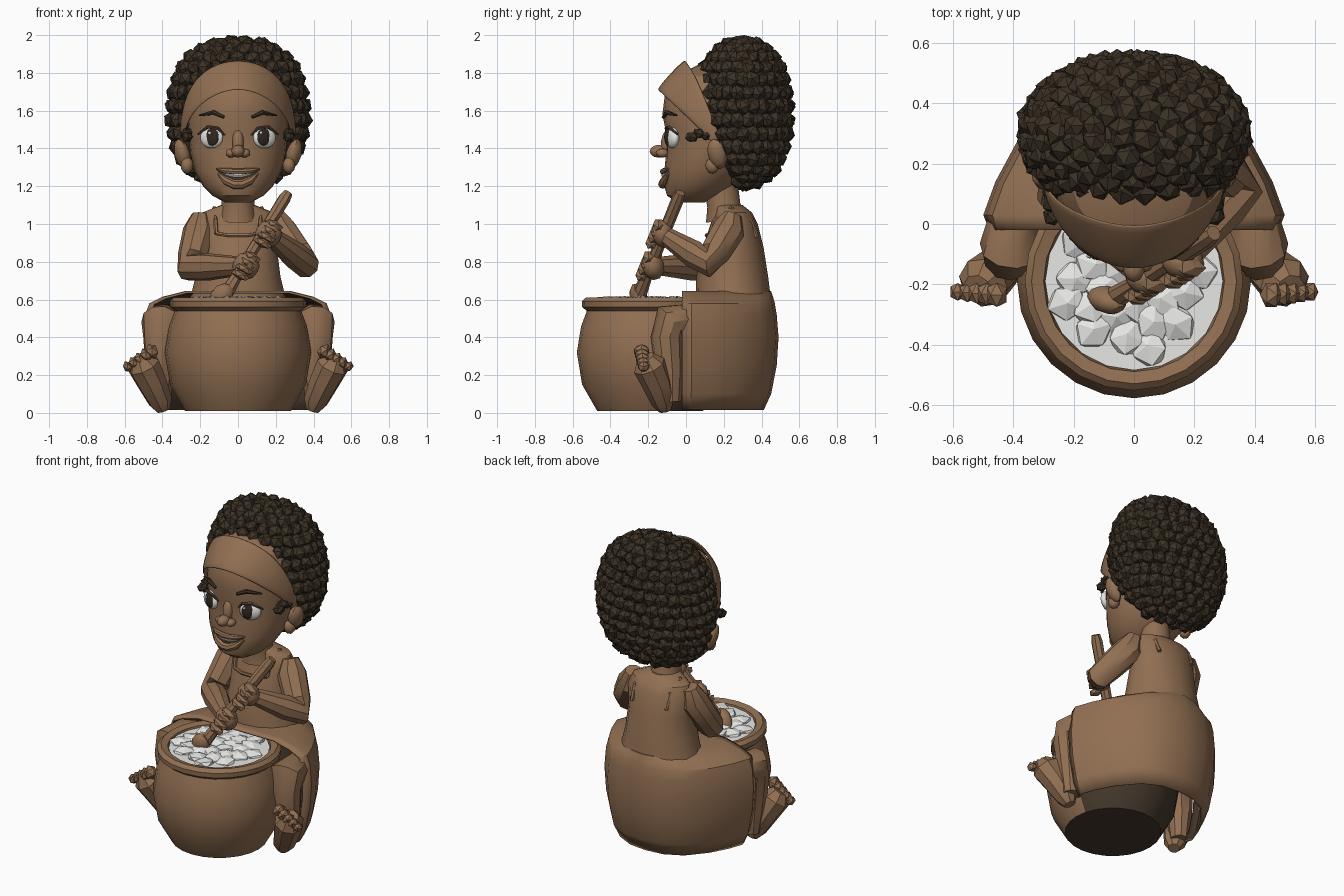
import bpy, bmesh, math, random
from mathutils import Vector, Matrix, Euler

random.seed(4)
cube = bpy.data.objects.get("Cube")
if cube:
    bpy.data.objects.remove(cube)


def material(name, rgb):
    m = bpy.data.materials.new(name)
    m.use_nodes = True
    m.diffuse_color = (*rgb, 1)
    m.node_tree.nodes["Principled BSDF"].inputs["Base Color"].default_value = (*rgb, 1)
    return m


BROWN = material("warm brown", (0.285, 0.16, 0.085))
DEEP = material("deep brown", (0.10, 0.055, 0.033))
UNDER = material("underside brown", (0.06, 0.04, 0.025))
HAIR = material("dark hair", (0.046, 0.032, 0.019))
PUPIL = material("dark iris", (0.03, 0.02, 0.015))
WHITE = material("white", (0.8, 0.8, 0.78))


def finish(name, bm, mat, angle=0):
    bmesh.ops.recalc_face_normals(bm, faces=bm.faces)
    me = bpy.data.meshes.new(name)
    bm.to_mesh(me)
    bm.free()
    me.materials.append(mat)
    if angle:
        for p in me.polygons:
            p.use_smooth = True
        me.set_sharp_from_angle(angle=math.radians(angle))
    ob = bpy.data.objects.new(name, me)
    bpy.context.collection.objects.link(ob)
    return ob


def blob(bm, loc, scale, rot=(0, 0, 0), sub=2):
    mat = Matrix.LocRotScale(Vector(loc), Euler(rot), Vector(scale))
    bmesh.ops.create_icosphere(bm, subdivisions=sub, radius=1, matrix=mat)


def ball(name, mat, loc, scale, rot=(0, 0, 0), sub=3, angle=40):
    bm = bmesh.new()
    blob(bm, loc, scale, rot, sub)
    return finish(name, bm, mat, angle)


def loft(bm, rings, closed=True, caps=True):
    """Bridge equal-length point rings with quads."""
    vs = [[bm.verts.new(p) for p in r] for r in rings]
    n = len(vs[0])
    for a, b in zip(vs, vs[1:]):
        for i in range(n if closed else n - 1):
            j = (i + 1) % n
            bm.faces.new((a[i], a[j], b[j], b[i]))
    if caps:
        bm.faces.new(vs[0])
        bm.faces.new(vs[-1])
    return vs


def ellipse(z, cy, rx, ry, n=20):
    return [(rx * math.cos(math.tau * i / n), cy + ry * math.sin(math.tau * i / n), z) for i in range(n)]


def tube(bm, pts, radii, n=8):
    pts = [Vector(p) for p in pts]
    rings, q, last = [], None, None
    for i, p in enumerate(pts):
        d = (pts[min(i + 1, len(pts) - 1)] - pts[max(i - 1, 0)]).normalized()
        q = d.to_track_quat('Z', 'Y') if q is None else last.rotation_difference(d) @ q
        last = d
        rings.append([p + q @ Vector((radii[i] * math.cos(math.tau * k / n),
                                      radii[i] * math.sin(math.tau * k / n), 0)) for k in range(n)])
    loft(bm, rings)


def limb(name, mat, pts, radii, n=8, angle=35):
    bm = bmesh.new()
    tube(bm, pts, radii, n)
    return finish(name, bm, mat, angle)


# Pot: turned profile (radius, height), dark underneath and behind
POT_Y = -0.19
profile = [(0.28, 0.01), (0.36, 0.15), (0.388, 0.32), (0.365, 0.46), (0.335, 0.54), (0.36, 0.56),
           (0.362, 0.59), (0.34, 0.61), (0.30, 0.6), (0.29, 0.55), (0.2, 0.53)]
bm = bmesh.new()
loft(bm, [ellipse(z, POT_Y, r, r, 24) for r, z in profile])
pot = finish("pot", bm, BROWN, 25)
pot.data.materials.append(UNDER)
for p in pot.data.polygons:
    if p.center.z < 0.02 or (p.center.y > -0.12 and p.center.z < 0.5):
        p.material_index = 1

# Lumpy white filling
bm = bmesh.new()
loft(bm, [ellipse(0.54, POT_Y, 0.295, 0.295), ellipse(0.59, POT_Y, 0.295, 0.295)])
for i in range(26):
    r, a = 0.235 * math.sqrt((i + 0.5) / 26), i * 2.4
    blob(bm, (r * math.cos(a), POT_Y + r * math.sin(a), 0.585), (0.075, 0.065, 0.034),
         (random.uniform(-0.2, 0.2), random.uniform(-0.2, 0.2), a), 1)
finish("pot_filling", bm, WHITE)

# Skirt: shell open at the front and below, sloping up to the waist
half = [(0.48, -0.02), (0.5, 0.03), (0.46, 0.14), (0.39, 0.27), (0.27, 0.41), (0.14, 0.475)]
plan = half + [(0, 0.49)] + [(-x, y) for x, y in reversed(half)]
levels = [(0.015, 0.84, 0.84), (0.1, 0.92, 0.92), (0.25, 0.98, 0.98), (0.4, 1.0, 1.0), (0.52, 0.98, 0.98),
          (0.58, 0.94, 0.96), (0.615, 0.8, 0.94), (0.645, 0.56, 0.92)]
bm = bmesh.new()
rows = loft(bm, [[(x * kx, y * (ky if y > 0 else 1), z) for x, y in plan] for z, kx, ky in levels],
            closed=False, caps=False)
bm.faces.new(rows[-1])
skirt = finish("skirt", bm, BROWN, 35)
skirt.data.materials.append(UNDER)
mod = skirt.modifiers.new("thickness", 'SOLIDIFY')
mod.thickness = 0.012
mod.material_offset = 1

# Torso and neck
bm = bmesh.new()
loft(bm, [ellipse(*r, 16) for r in [(0.6, 0.25, 0.255, 0.2), (0.72, 0.245, 0.225, 0.19),
                                    (0.88, 0.25, 0.205, 0.16), (1.0, 0.255, 0.215, 0.125),
                                    (1.06, 0.25, 0.19, 0.1), (1.1, 0.22, 0.09, 0.08)]])
finish("torso", bm, BROWN, 30)
limb("neck", BROWN, [(0, 0.21, 1.02), (0, 0.2, 1.1), (0, 0.18, 1.24)], [0.105, 0.088, 0.09], 12)
limb("bib_edge", BROWN, [(-0.115, 0.13, 0.95), (-0.05, 0.108, 0.94), (0.05, 0.108, 0.94), (0.115, 0.13, 0.95)],
     [0.01] * 4, 6)

# Head from horizontal slices: height, front, back, half width
slices = [(1.115, -0.05, 0.1, 0.07), (1.15, -0.1, 0.18, 0.135), (1.2, -0.115, 0.25, 0.185),
          (1.28, -0.115, 0.32, 0.23), (1.38, -0.105, 0.36, 0.253), (1.48, -0.105, 0.4, 0.262),
          (1.58, -0.125, 0.45, 0.268), (1.7, -0.11, 0.45, 0.255), (1.78, -0.06, 0.4, 0.21),
          (1.84, 0.06, 0.35, 0.11)]
bm = bmesh.new()
loft(bm, [ellipse(z, (f + b) / 2, w, (b - f) / 2, 24) for z, f, b, w in slices])
finish("head", bm, BROWN, 30)

# Nose and mouth
bm = bmesh.new()
blob(bm, (0, -0.145, 1.385), (0.036, 0.048, 0.034))
blob(bm, (0, -0.1, 1.43), (0.032, 0.034, 0.075), (-0.12, 0, 0))
for s in (1, -1):
    blob(bm, (s * 0.036, -0.125, 1.375), (0.03, 0.035, 0.024))
finish("nose", bm, BROWN, 30)


def smile(name, mat, z, droop, depth, r, w=0.105):
    pts = [(w * t, -0.118 - depth + 0.03 * t * t, z + droop * t * t) for t in (-1, -0.6, -0.2, 0.2, 0.6, 1)]
    limb(name, mat, pts, [r * k for k in (0.3, 0.9, 1, 1, 0.9, 0.3)])


smile("upper_lip", BROWN, 1.277, 0.015, 0.005, 0.017, 0.115)
smile("teeth", WHITE, 1.257, 0.025, 0.002, 0.012, 0.095)
smile("mouth_shadow", DEEP, 1.238, 0.04, 0.001, 0.01)
smile("lower_lip", BROWN, 1.208, 0.06, 0.006, 0.025)

for s, side in ((1, "left"), (-1, "right")):
    # Eyes and brows
    turn = (0, 0, s * 0.4)
    ball(side + "_eye", WHITE, (s * 0.14, -0.074, 1.457), (0.064, 0.03, 0.056), turn)
    ball(side + "_iris", PUPIL, (s * 0.137, -0.096, 1.46), (0.038, 0.014, 0.046), turn)
    ball(side + "_glint", WHITE, (s * 0.137 - 0.014, -0.109, 1.482), (0.009, 0.004, 0.009), turn, 2)
    limb(side + "_eyelid", DEEP, [(s * 0.07, -0.095, 1.47), (s * 0.105, -0.106, 1.506),
                                  (s * 0.16, -0.09, 1.514), (s * 0.212, -0.045, 1.475)],
         [0.004, 0.009, 0.009, 0.005], 6)
    limb(side + "_brow", HAIR, [(s * 0.075, -0.12, 1.565), (s * 0.13, -0.104, 1.59),
                                (s * 0.205, -0.05, 1.575)], [0.009, 0.014, 0.005], 6)
    # Ear
    bm = bmesh.new()
    blob(bm, (s * 0.295, 0.165, 1.37), (0.04, 0.052, 0.085), (0.15, s * 0.3, s * -0.3))
    blob(bm, (s * 0.27, 0.14, 1.31), (0.034, 0.038, 0.045))
    finish(side + "_ear", bm, BROWN, 30)
    # Leg: thigh into a raised knee, then the shin
    limb(side + "_leg", BROWN,
         [(s * 0.36, 0.1, 0.49), (s * 0.4, 0.02, 0.5), (s * 0.408, -0.08, 0.485), (s * 0.415, -0.1, 0.4),
          (s * 0.415, -0.085, 0.22), (s * 0.41, -0.08, 0.06)], [0.06, 0.08, 0.105, 0.088, 0.075, 0.055], 10)
    # Foot, heel on the ground and toes spread outwards
    bm = bmesh.new()
    tube(bm, [(s * 0.395, -0.11, 0.012), (s * 0.41, -0.12, 0.06), (s * 0.455, -0.155, 0.16),
              (s * 0.5, -0.195, 0.25), (s * 0.52, -0.215, 0.295)], [0.035, 0.065, 0.08, 0.088, 0.05])
    for i in range(5):
        t = i / 4
        r = 0.036 - 0.01 * t
        blob(bm, (s * (0.455 + 0.13 * t), -0.235 + 0.01 * t, 0.325 - 0.08 * t), (r, r * 1.3, r * 1.2),
             (0, s * 0.5, 0), 1)
    finish(side + "_foot", bm, BROWN, 30)
    # Dress strap
    limb(side + "_strap", BROWN, [(s * 0.115, 0.13, 0.95), (s * 0.12, 0.15, 1.02), (s * 0.125, 0.24, 1.083),
                                  (s * 0.125, 0.34, 1.02), (s * 0.12, 0.375, 0.93)], [0.012] * 5, 6)

# Stirring stick with a broad paddle end
top, bottom = Vector((0.265, -0.03, 1.165)), Vector((-0.07, -0.25, 0.62))
limb("stick", BROWN, [top, top.lerp(bottom, 0.06), top.lerp(bottom, 0.8), bottom],
     [0.026, 0.034, 0.03, 0.04])
ball("stick_paddle", BROWN, (-0.09, -0.25, 0.61), (0.06, 0.045, 0.085), (0.3, 0.55, 0), 2, 30)


# Arms and gripping hands
def arm(side, shoulder, elbow, grip):
    s, e, g = Vector(shoulder), Vector(elbow), Vector(grip)
    limb(side + "_arm", BROWN, [s + Vector((0, 0, 0.05)), s.lerp(e, 0.15), s.lerp(e, 0.75), e,
                                e.lerp(g, 0.3), e.lerp(g, 0.85), g],
         [0.05, 0.088, 0.08, 0.075, 0.074, 0.052, 0.045], 9)
    bm = bmesh.new()
    blob(bm, g, (0.072, 0.06, 0.078), (0.3, 0.5, 0))
    along = (bottom - top).normalized()
    for i in range(4):
        c = g + along * (0.04 * (i - 1.5)) + Vector((0, -0.042, 0))
        blob(bm, c, (0.056, 0.034, 0.025), (0, 0.5, 0), 1)
    blob(bm, g - along * 0.08 + Vector((-0.02, 0, 0)), (0.024, 0.026, 0.045), (0, 0.5, 0), 1)
    finish(side + "_hand", bm, BROWN, 30)


arm("left", (0.2, 0.245, 1.0), (0.355, 0.12, 0.79), top.lerp(bottom, 0.4) + Vector((0.03, -0.005, 0)))
arm("right", (-0.195, 0.245, 1.0), (-0.255, 0.11, 0.77), top.lerp(bottom, 0.71) + Vector((0.015, 0.01, 0)))

# Headband: slanted strip flaring over the forehead
upper = [(0, -0.01, 1.885), (0.155, 0.025, 1.845), (0.26, 0.08, 1.735), (0.305, 0.14, 1.57), (0.295, 0.21, 1.4)]
lower = [(0, -0.165, 1.715), (0.13, -0.13, 1.68), (0.23, -0.04, 1.6), (0.285, 0.07, 1.5), (0.29, 0.18, 1.38)]


def mirrored(pts):
    return [(-x, y, z) for x, y, z in reversed(pts[1:])] + pts


bm = bmesh.new()
loft(bm, [mirrored(upper), mirrored(lower)], closed=False, caps=False)
band = finish("headband", bm, BROWN, 40)
mod = band.modifiers.new("thickness", 'SOLIDIFY')
mod.thickness = 0.024
mod.offset = 0
mod = band.modifiers.new("rounding", 'SUBSURF')
mod.levels = mod.render_levels = 2


# Hair: rounded core covered in rows of chunky curls
def hair_ring(phi, n, turn=0):
    c = max(math.cos(phi), 0.01)
    return [(0.35 * c ** 0.72 * math.cos(math.tau * (i + turn) / n),
             0.3 + 0.24 * c ** 0.85 * math.sin(math.tau * (i + turn) / n),
             1.587 + 0.37 * math.sin(phi)) for i in range(n)]


ROWS = 16
angles = [math.radians(-86 + 172 * i / (ROWS - 1)) for i in range(ROWS)]
bm = bmesh.new()
loft(bm, [hair_ring(a, 24) for a in angles])
for k, a in enumerate(angles):
    for x, y, z in hair_ring(a, max(4, int(30 * math.cos(a) ** 0.75)), 0.5 * (k % 2)):
        if y > 0.035 + max(0, 1.87 - z) * 0.37:
            r = random.uniform(0.045, 0.054)
            blob(bm, (x, y, z), (r, r, r * 0.9), [random.uniform(0, 3) for _ in range(3)], 1)
# Side curls in front of the ears
for s in (1, -1):
    for y, z in ((0.03, 1.46), (0.07, 1.48), (0.11, 1.47)):
        blob(bm, (s * 0.27, y, z), (0.03, 0.038, 0.033), (y * 9, z, 0), 1)
finish("hair", bm, HAIR)
